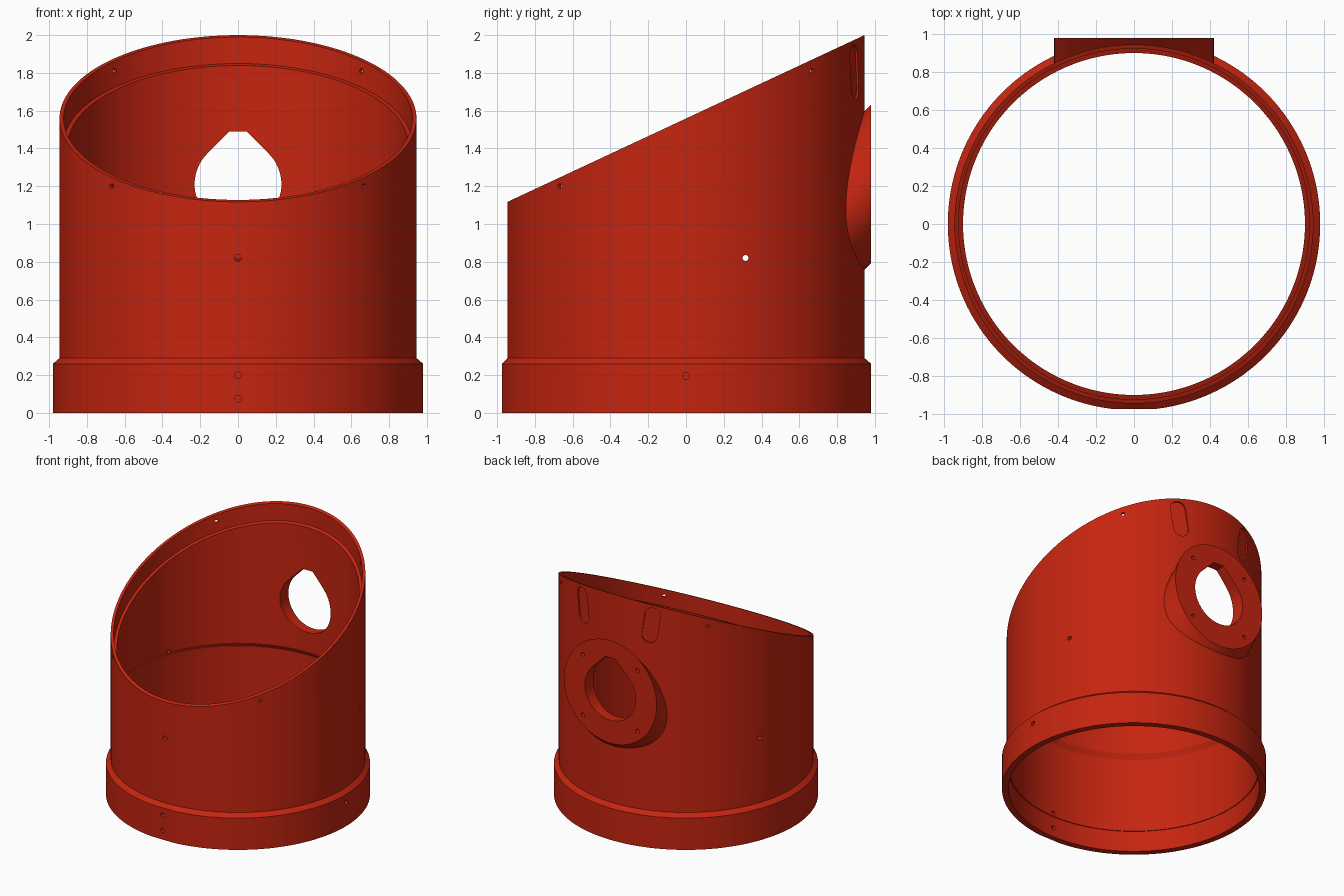
import bpy, bmesh
from math import sin, cos, pi, sqrt, radians
from mathutils import Matrix, Vector

if "Cube" in bpy.data.objects:
    bpy.data.objects.remove(bpy.data.objects["Cube"], do_unlink=True)

SEGMENTS = 180
SLOPE = 0.467          # slant of the top rim along y

red = bpy.data.materials.new("red_plastic")
red.use_nodes = True
colour = (0.56, 0.018, 0.005, 1)
red.diffuse_color = colour
red.node_tree.nodes["Principled BSDF"].inputs["Base Color"].default_value = colour


def finish(name, bm):
    bmesh.ops.recalc_face_normals(bm, faces=bm.faces)
    mesh = bpy.data.meshes.new(name)
    bm.to_mesh(mesh)
    bm.free()
    mesh.materials.append(red)
    obj = bpy.data.objects.new(name, mesh)
    bpy.context.collection.objects.link(obj)
    return obj


def skin(bm, rings):
    for a, b in zip(rings, rings[1:]):
        for i in range(len(a)):
            j = (i + 1) % len(a)
            bm.faces.new((a[i], a[j], b[j], b[i]))


def prism(bm, outline, matrix, start, end):
    """Extrude a 2D outline along the matrix's local z."""
    rings = [[bm.verts.new(matrix @ Vector((x, y, h))) for x, y in outline]
             for h in (start, end)]
    skin(bm, rings)
    bm.faces.new(rings[0])
    bm.faces.new(rings[1])


def arc(radius, first, last, steps, cx=0, cy=0):
    return [(cx + radius * cos(radians(first + (last - first) * i / steps)),
             cy + radius * sin(radians(first + (last - first) * i / steps)))
            for i in range(steps + 1)]


def circle(radius, n):
    return arc(radius, 0, 360, n)[:-1]


def outward(angle, z, tilt=0):
    """Frame at height z: local z points outward at angle, local y points up."""
    a = radians(angle)
    axes = Matrix(((-sin(a), 0, cos(a)), (cos(a), 0, sin(a)), (0, 1, 0)))
    return (Matrix.Translation((0, 0, z)) @ axes.to_4x4()
            @ Matrix.Rotation(radians(tilt), 4, 'Z'))


def boolean(target, tool, operation):
    mod = target.modifiers.new(operation.lower(), 'BOOLEAN')
    mod.operation = operation
    mod.solver = 'EXACT'
    mod.object = tool
    bpy.context.view_layer.objects.active = target
    bpy.ops.object.modifier_apply(modifier=mod.name)
    bpy.data.objects.remove(tool, do_unlink=True)


# Tube: closed wall profile (radius, height, slanted) turned around z
profile = [(0.93, 0, 0), (0.98, 0, 0), (0.98, 0.26, 0), (0.945, 0.29, 0),
           (0.945, 1.5585, 1), (0.923, 1.5585, 1), (0.923, 1.4185, 1),
           (0.90, 1.4185, 1), (0.90, 0.82, 0), (0.924, 0.78, 0),
           (0.924, 0.17, 0), (0.93, 0.17, 0)]
bm = bmesh.new()
rings = []
for r, z, slanted in profile:
    ring = []
    for i in range(SEGMENTS):
        x, y = r * cos(2 * pi * i / SEGMENTS), r * sin(2 * pi * i / SEGMENTS)
        # small flat on the front of the collar
        ring.append(bm.verts.new((x, max(y, -0.975), z + SLOPE * y * slanted)))
    rings.append(ring)
skin(bm, rings + rings[:1])
housing = finish("slanted_tube_housing", bm)

# Round mounting boss on the back, sheared upward at 45 degrees
FACE_Y, BOSS_Z = 0.98, 1.2125
shear = Matrix(((1, 0, 0, 0), (0, 0, 1, 0), (0, 1, 1, BOSS_Z - FACE_Y), (0, 0, 0, 1)))
bm = bmesh.new()
prism(bm, circle(0.42, 96), shear, 0.7, FACE_Y)
boss = finish("mounting_boss", bm)
bm = bmesh.new()
prism(bm, circle(0.935, SEGMENTS), Matrix.Identity(4), 0, 2.5)
boolean(boss, finish("boss_trim", bm), 'DIFFERENCE')
boolean(housing, boss, 'UNION')

# All openings are gathered into one cutter
bm = bmesh.new()
small = circle(0.016, 16)

# Teardrop opening with a truncated 45 degree roof
R = 0.23
roof = 0.28
tip = R * sqrt(2) - roof
teardrop = arc(R, 135, 405, 48) + [(tip, roof), (-tip, roof)]
prism(bm, teardrop, outward(90, 1.21), 0.6, 1.1)

# Boss screw holes
for sx in (-1, 1):
    for sz in (-1, 1):
        place = Matrix.Translation((sx * 0.248, 0, 0)) @ outward(90, 1.205 + sz * 0.248)
        prism(bm, small, place, 0.93, 1.1)

# Rim holes on the diagonals
for angle, z in ((45, 1.81), (135, 1.81), (225, 1.2), (315, 1.2)):
    prism(bm, circle(0.013, 16), outward(angle, z), 0.8, 1.1)

# Side holes, front holes and collar hole
prism(bm, small, Matrix.Translation((0, 0.315, 0)) @ outward(0, 0.82), -1.1, 1.1)
for z in (0.075, 0.2, 0.82):
    prism(bm, circle(0.018, 16), outward(270, z), 0.8, 1.1)
prism(bm, circle(0.018, 16), outward(0, 0.195), 0.8, 1.1)

# Shallow rounded slots near the top of the back
slot = arc(0.06, 0, 180, 12, cy=0.085) + arc(0.06, 180, 360, 12, cy=-0.085)
for side in (-1, 1):
    prism(bm, slot, outward(90 + side * 19, 1.805, side * -8), 0.932, 1.1)

boolean(housing, finish("openings", bm), 'DIFFERENCE')

bpy.ops.object.select_all(action='DESELECT')
housing.select_set(True)
bpy.context.view_layer.objects.active = housing
bpy.ops.object.shade_smooth_by_angle(angle=radians(25))
